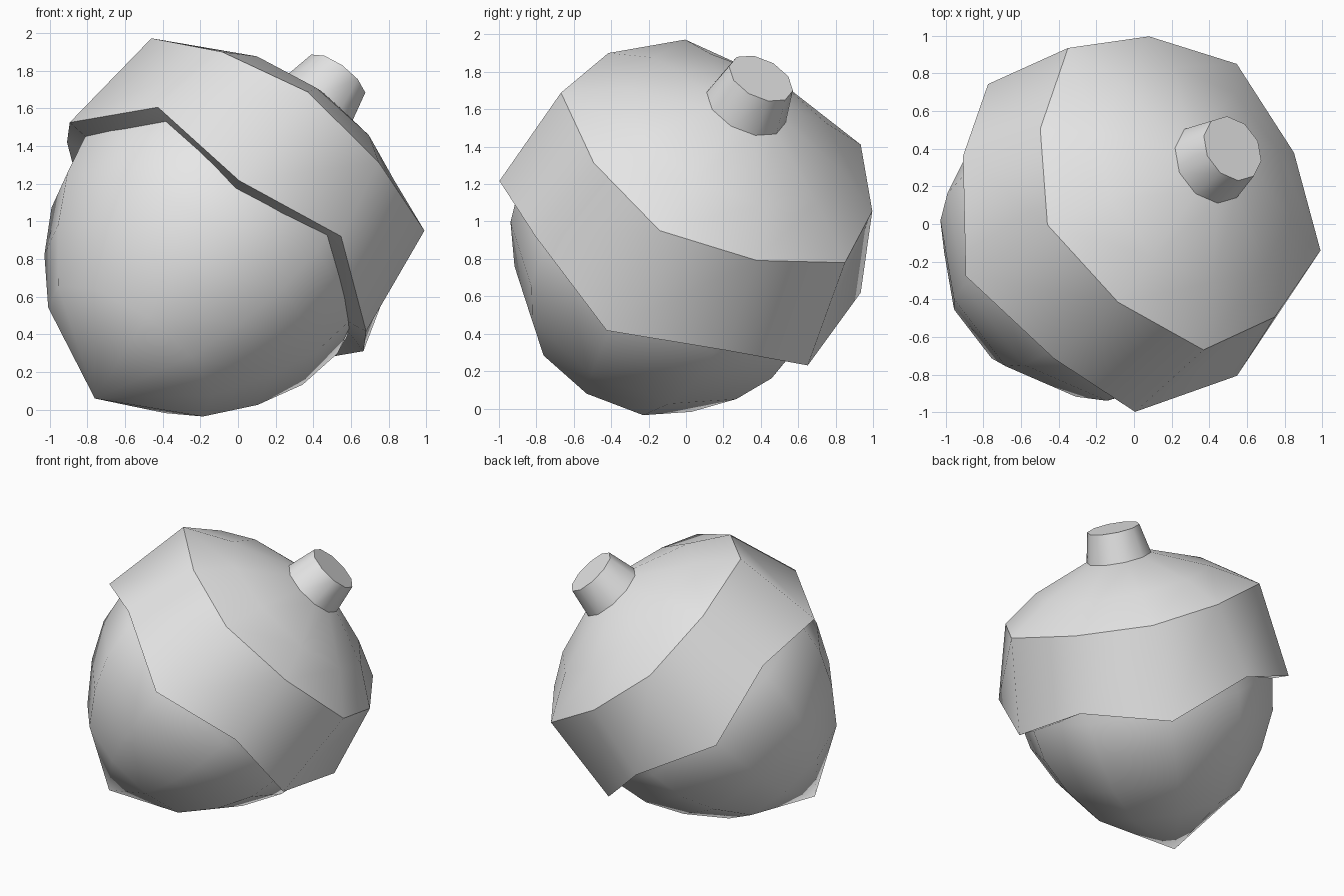
import bpy
import bmesh
import math
from mathutils import Vector, Matrix

cube = bpy.data.objects.get("Cube")
if cube:
    bpy.data.objects.remove(cube, do_unlink=True)

SIDES = 10

# Leaning frame: origin at the nut's pointed tip, local z runs up to the stem
tip = Vector((-0.76, -0.47, 0.06))
axis = Vector((0.557, 0.378, 0.74)).normalized()
side = Vector((0.16, -0.92, 0.35))
side = (side - axis * side.dot(axis)).normalized()
frame = Matrix((side, axis.cross(side), axis)).transposed().to_4x4()
frame.translation = tip

grey = bpy.data.materials.new("light grey")
grey.use_nodes = True
colour = (0.8, 0.8, 0.8, 1)
grey.diffuse_color = colour
grey.node_tree.nodes["Principled BSDF"].inputs["Base Color"].default_value = colour


def ring(radius, height):
    """Radius and height may be pairs, used on alternate corners."""
    pair = lambda v: v if isinstance(v, tuple) else (v, v)
    return pair(radius), pair(height)


def lathe(name, rings, smooth_angle):
    """Skin a stack of ten-sided rings and close both ends."""
    bm = bmesh.new()
    loops = []
    for radii, heights in rings:
        loop = []
        for i in range(SIDES):
            a = 2 * math.pi * i / SIDES
            r = radii[i % 2]
            loop.append(bm.verts.new((r * math.cos(a), r * math.sin(a), heights[i % 2])))
        loops.append(loop)
    for low, high in zip(loops, loops[1:]):
        for i in range(SIDES):
            j = (i + 1) % SIDES
            bm.faces.new((low[i], low[j], high[j], high[i]))
    bm.faces.new(loops[0][::-1])
    bm.faces.new(loops[-1])
    bmesh.ops.remove_doubles(bm, verts=bm.verts, dist=0.001)
    bmesh.ops.recalc_face_normals(bm, faces=bm.faces)
    bm.transform(frame)
    mesh = bpy.data.meshes.new(name)
    bm.to_mesh(mesh)
    bm.free()
    mesh.materials.append(grey)
    obj = bpy.data.objects.new(name, mesh)
    bpy.context.collection.objects.link(obj)
    bpy.ops.object.select_all(action="DESELECT")
    obj.select_set(True)
    bpy.context.view_layer.objects.active = obj
    bpy.ops.object.shade_smooth_by_angle(angle=math.radians(smooth_angle))


# Nut: pointed at the bottom, swelling up into the cap
lathe("nut", [
    ring(0.0002, 0), ring(0.53, 0.34), ring(0.73, 0.6),
    ring(0.86, 0.86), ring(0.91, 1.13), ring(0.87, 1.4),
], 50)

# Cap: zigzag rim, flaring wall and shallow dome
rim = (1.083, 1.238)
lathe("cap", [
    ring(0.82, rim), ring(1.015, rim),
    ring((0.935, 0.869), 1.758), ring(0.62, 1.935), ring(0.22, 2.1),
], 41)

# Stem: short tapered stub
lathe("stem", [ring(0.235, 2.07), ring(0.185, 2.305)], 41)
